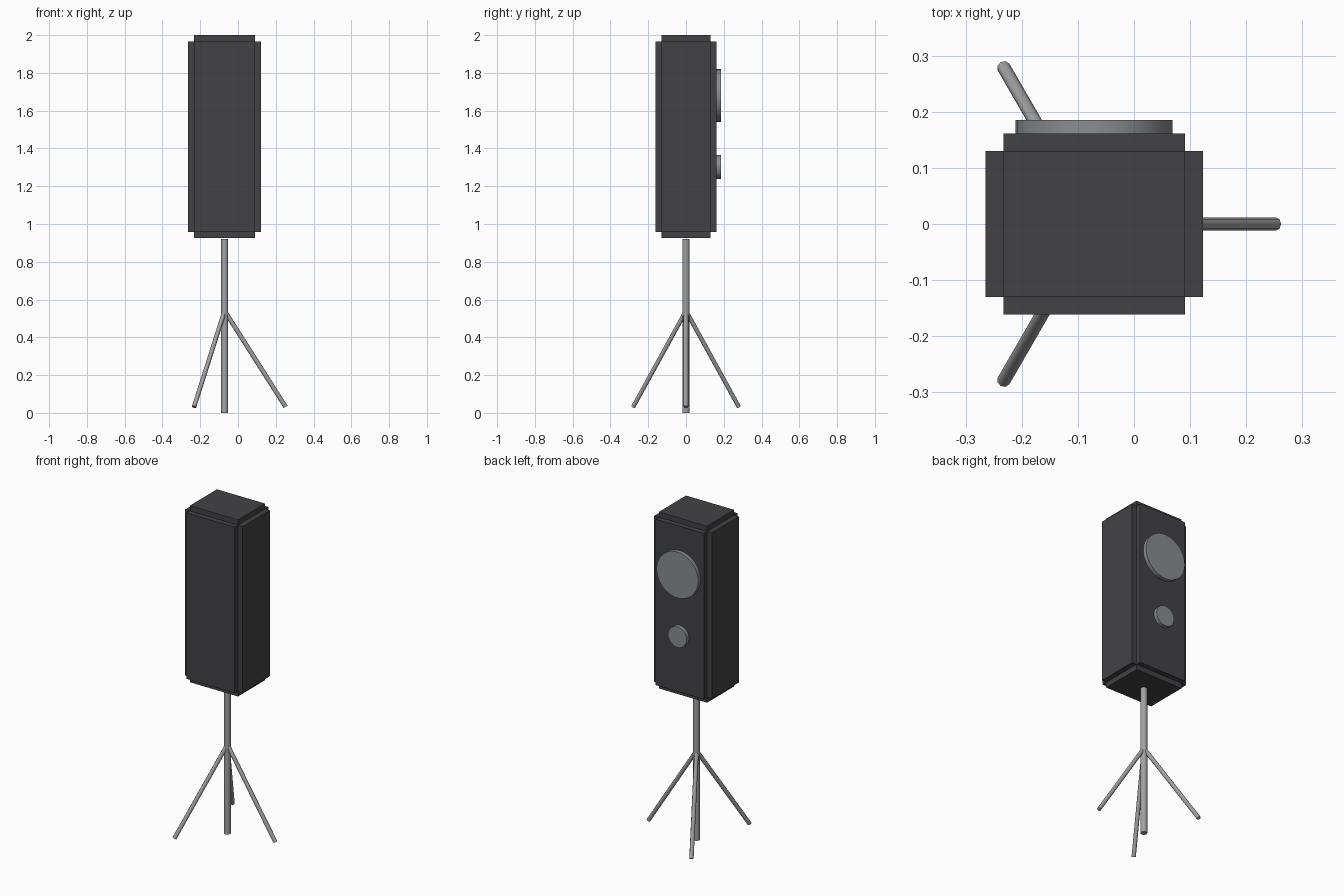
import bpy, bmesh, math
from mathutils import Vector

if "Cube" in bpy.data.objects:
    bpy.data.objects.remove(bpy.data.objects["Cube"])

CX = -0.071  # shared axis of stand and cabinet


def smooth(obj):
    bpy.ops.object.select_all(action='DESELECT')
    obj.select_set(True)
    bpy.context.view_layer.objects.active = obj
    bpy.ops.object.shade_smooth_by_angle(angle=math.radians(50))


def rod(name, a, b, r, sides):
    a, b = Vector(a), Vector(b)
    d = b - a
    bpy.ops.mesh.primitive_cylinder_add(
        vertices=sides, radius=r, depth=d.length, location=(a + b) / 2,
        rotation=d.to_track_quat('Z', 'Y').to_euler())
    obj = bpy.context.object
    obj.name = name
    smooth(obj)
    return obj


def colour(name, rgb):
    mat = bpy.data.materials.new(name)
    mat.diffuse_color = (*rgb, 1)
    mat.use_nodes = True
    mat.node_tree.nodes["Principled BSDF"].inputs["Base Color"].default_value = mat.diffuse_color
    return mat


black = colour("cabinet_black", (0.055, 0.055, 0.06))
cone_grey = colour("cone_grey", (0.25, 0.27, 0.28))
metal = colour("stand_metal", (0.36, 0.36, 0.36))

# Cabinet: box with every face extruded outward, leaving stepped edges
bm = bmesh.new()
bmesh.ops.create_cube(bm, size=1)
bmesh.ops.scale(bm, vec=(0.324, 0.26, 1.01), verts=bm.verts)
step = Vector((0.032, 0.0315, 0.0325))
for face in list(bm.faces):
    n = face.normal.copy()
    new = bmesh.ops.extrude_discrete_faces(bm, faces=[face])["faces"][0]
    bmesh.ops.translate(bm, verts=new.verts,
                        vec=[n[i] * step[i] for i in range(3)])
mesh = bpy.data.meshes.new("cabinet")
bm.to_mesh(mesh)
bm.free()
cabinet = bpy.data.objects.new("cabinet", mesh)
cabinet.location = (CX, 0, 1.4625)
bpy.context.collection.objects.link(cabinet)
mesh.materials.append(black)

# Round drivers on the rear-facing panel
for name, z, r in (("large_driver", 1.68, 0.14), ("small_driver", 1.302, 0.063)):
    rod(name, (CX, 0.15, z), (CX, 0.185, z), r, 32).data.materials.append(cone_grey)

# Stand: central pole and three splayed legs
rod("pole", (CX, 0, 0), (CX, 0, 0.92), 0.019, 16).data.materials.append(metal)
for i in range(3):
    t = math.radians(120 * i)
    c, s = math.cos(t), math.sin(t)
    leg = rod(f"leg_{i + 1}", (CX, 0, 0.54),
              (CX + 0.323 * c, 0.323 * s, 0.032), 0.012, 8)
    leg.data.materials.append(metal)
